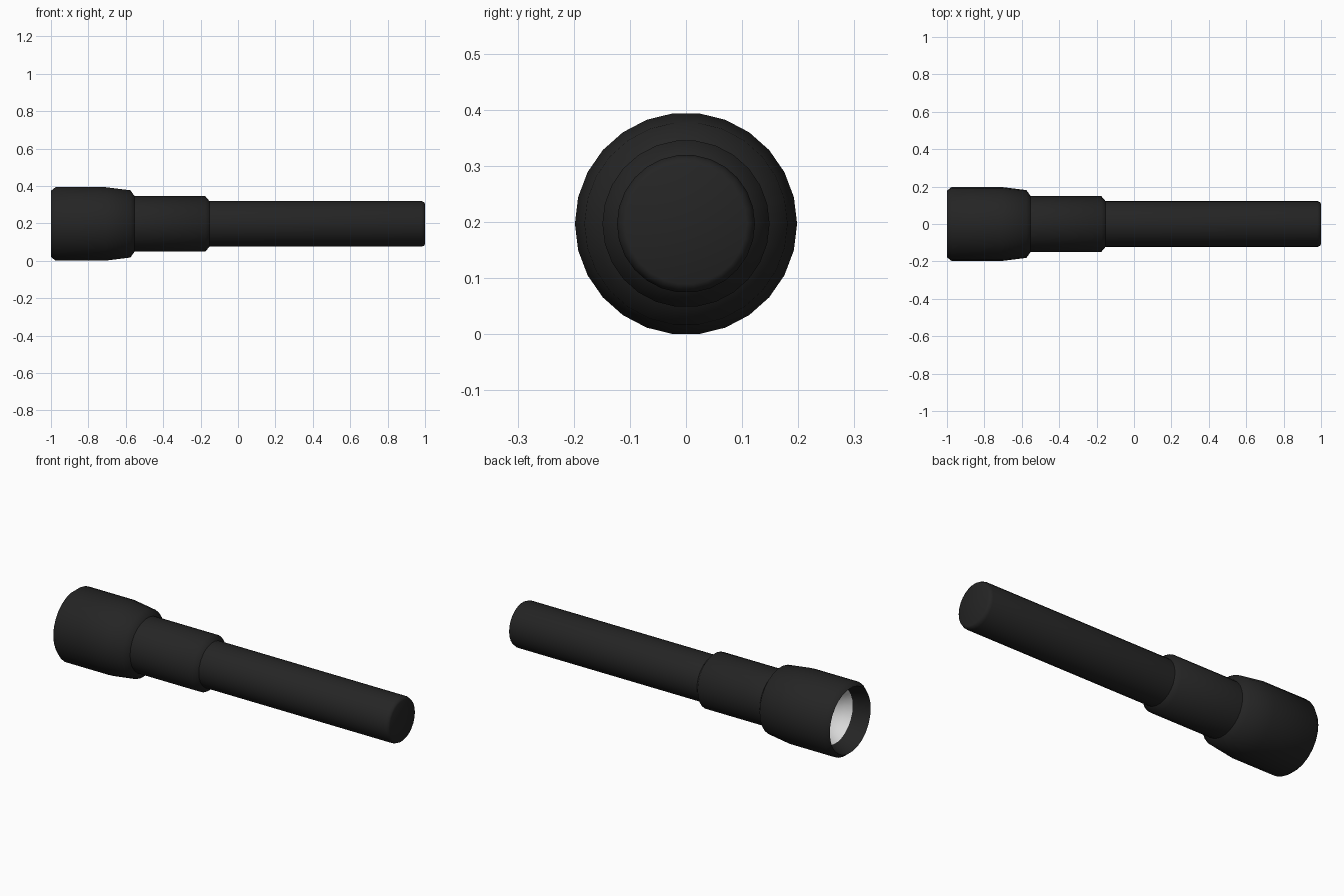
import bpy
import bmesh
from math import cos, sin, tau, radians

cube = bpy.data.objects.get("Cube")
if cube:
    bpy.data.objects.remove(cube, do_unlink=True)

SIDES = 26
AXIS_Z = 0.197


def make_material(name, value, roughness):
    mat = bpy.data.materials.new(name)
    mat.use_nodes = True
    color = (value, value, value, 1)
    mat.diffuse_color = color
    bsdf = mat.node_tree.nodes["Principled BSDF"]
    bsdf.inputs["Base Color"].default_value = color
    bsdf.inputs["Roughness"].default_value = roughness
    return mat


def lathe(name, profile, mat, cap_start=False, cap_end=False):
    """Turn (x, radius) points around the long axis; normals face left of travel."""
    bm = bmesh.new()
    rings = []
    for x, r in profile:
        rings.append([bm.verts.new((x, r * cos(tau * i / SIDES), r * sin(tau * i / SIDES)))
                      for i in range(SIDES)])
    for a, b in zip(rings, rings[1:]):
        for i in range(SIDES):
            j = (i + 1) % SIDES
            bm.faces.new((a[i], a[j], b[j], b[i]))
    if cap_start:
        bm.faces.new(list(reversed(rings[0])))
    if cap_end:
        bm.faces.new(rings[-1])
    mesh = bpy.data.meshes.new(name)
    bm.to_mesh(mesh)
    bm.free()
    mesh.materials.append(mat)
    obj = bpy.data.objects.new(name, mesh)
    obj.location.z = AXIS_Z
    bpy.context.collection.objects.link(obj)
    bpy.ops.object.select_all(action="DESELECT")
    obj.select_set(True)
    bpy.context.view_layer.objects.active = obj
    bpy.ops.object.shade_smooth_by_angle(angle=radians(50))
    return obj


black = make_material("black_casing", 0.018, 0.6)
silver = make_material("pale_reflector", 0.8, 0.4)

# Head: recessed mouth, rim, flared shell and shoulder
lathe("head", [(-0.91, 0.15), (-1.0, 0.178), (-0.975, 0.198), (-0.71, 0.198),
               (-0.575, 0.181), (-0.55, 0.145)], black)

# Collar between head and barrel
lathe("collar", [(-0.58, 0.149), (-0.175, 0.149), (-0.15, 0.12)], black)

# Barrel with rounded tail cap
lathe("barrel", [(-0.2, 0.123), (0.98, 0.123), (0.995, 0.117), (1.0, 0.108)],
      black, cap_end=True)

# Concave reflector bowl inside the mouth
DEPTH = 0.12
bowl = [(-0.91 + DEPTH * (1 - t * t), 0.15 * t) for t in (0.1, 0.3, 0.5, 0.7, 0.85, 1.0)]
lathe("reflector", bowl, silver, cap_start=True)
